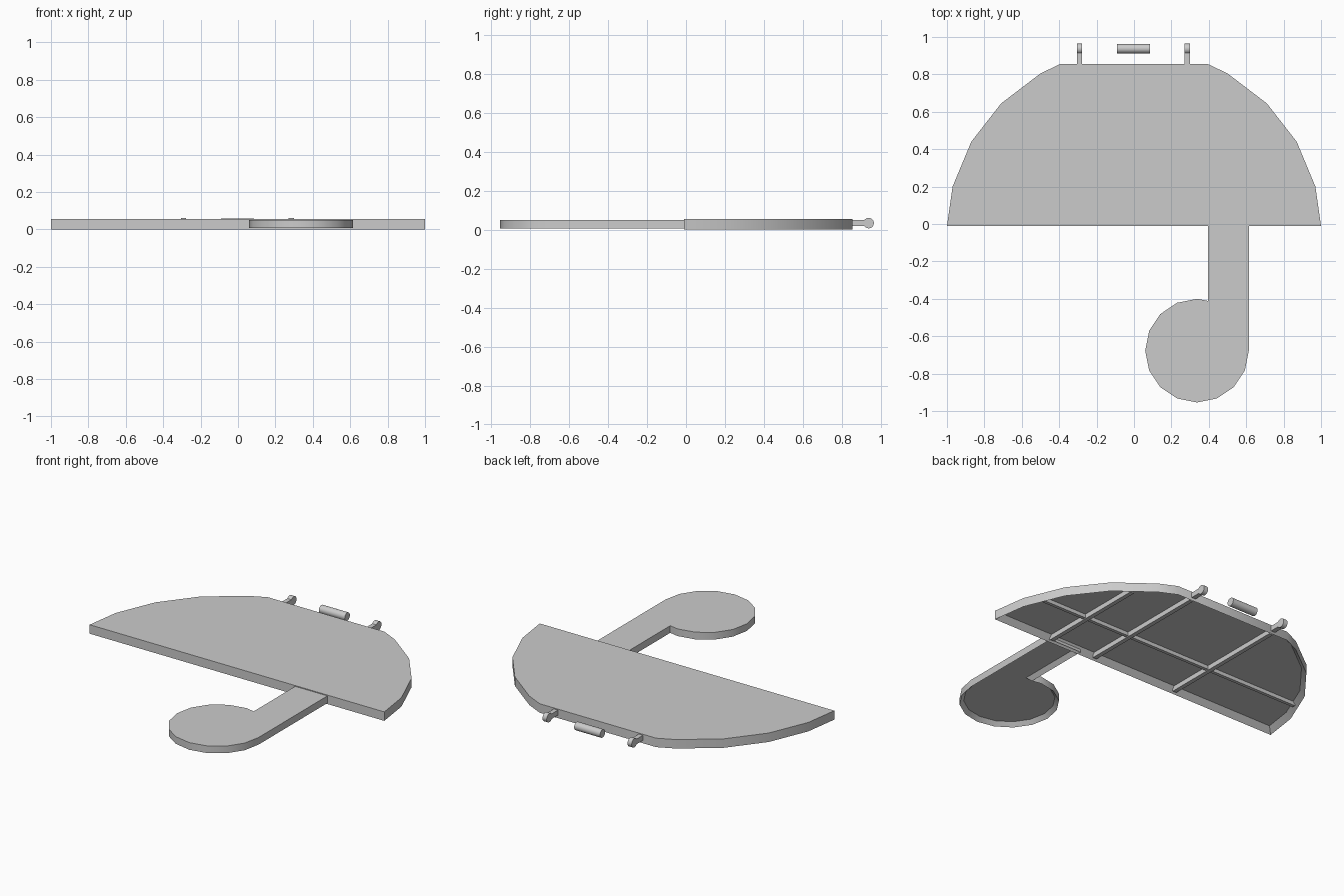
import bpy, bmesh, math
from mathutils import Vector

cube = bpy.data.objects.get("Cube")
if cube:
    bpy.data.objects.remove(cube, do_unlink=True)

grey = bpy.data.materials.new("light grey")
grey.use_nodes = True
grey.diffuse_color = (0.6, 0.6, 0.6, 1)
grey.node_tree.nodes["Principled BSDF"].inputs["Base Color"].default_value = (0.6, 0.6, 0.6, 1)


def finish(name, bm, smooth=True):
    bmesh.ops.recalc_face_normals(bm, faces=bm.faces)
    mesh = bpy.data.meshes.new(name)
    bm.to_mesh(mesh)
    bm.free()
    mesh.materials.append(grey)
    obj = bpy.data.objects.new(name, mesh)
    bpy.context.collection.objects.link(obj)
    if smooth:
        bpy.ops.object.select_all(action='DESELECT')
        obj.select_set(True)
        bpy.context.view_layer.objects.active = obj
        bpy.ops.object.shade_smooth_by_angle(angle=math.radians(30))
    return obj


def prism(bm, points, step):
    """Extrude a closed outline by a vector and return its starting face."""
    base = bm.faces.new([bm.verts.new(p) for p in points])
    new = bmesh.ops.extrude_face_region(bm, geom=[base], use_keep_orig=True)["geom"]
    bmesh.ops.translate(bm, vec=step, verts=[g for g in new if isinstance(g, bmesh.types.BMVert)])
    bmesh.ops.recalc_face_normals(bm, faces=bm.faces)
    return base


def hollow_shell(name, outline, z0, z1, rim, skin):
    """Solid outline with a recess cut into its underside."""
    bm = bmesh.new()
    base = prism(bm, [(x, y, z0) for x, y in outline], Vector((0, 0, z1 - z0)))
    bmesh.ops.inset_region(bm, faces=[base], thickness=rim, use_even_offset=True)
    bmesh.ops.translate(bm, vec=(0, 0, z1 - z0 - skin), verts=base.verts)
    return finish(name, bm)


def box(name, x0, x1, y0, y1, z0, z1):
    bm = bmesh.new()
    prism(bm, [(x0, y0, z0), (x1, y0, z0), (x1, y1, z0), (x0, y1, z0)], Vector((0, 0, z1 - z0)))
    return finish(name, bm, smooth=False)


# Half-round lid, open underneath
half = [(1.0, -0.01), (0.97, 0.20), (0.87, 0.44), (0.71, 0.645), (0.50, 0.805), (0.395, 0.855)]
hollow_shell("lid_shell", half + [(-x, y) for x, y in reversed(half)], 0.0, 0.055, 0.027, 0.02)

# Handle with a round end, also open underneath
cx, cy, r = 0.337, -0.677, 0.277
disc = [(cx + r * math.cos(a), cy + r * math.sin(a))
        for a in (math.radians(90 + 22.5 * i) for i in range(13))]
hollow_shell("handle", disc + [(0.614, 0.008), (0.395, 0.008), (0.395, -0.411)],
             0.006, 0.05, 0.022, 0.02)

# Stiffening ribs under the lid
for name, x, end in (("left_rib", 0.29, 0.84), ("right_rib", -0.29, 0.84), ("handle_rib", 0.60, 0.70)):
    box(name, x - 0.013, x + 0.013, 0.005, end, 0.006, 0.04)
box("cross_rib", -0.908, 0.908, 0.29, 0.31, 0.012, 0.04)

# Hinge lugs: short arm ending in a round eye
eye_y, eye_z, eye_r = 0.937, 0.033, 0.027
eye = [(eye_y + eye_r * math.cos(a), eye_z + eye_r * math.sin(a))
       for a in (math.radians(-145 + 290 * i / 16) for i in range(17))]
arm = [(0.84, 0.0485), (0.84, 0.0175)]
for name, x in (("left_hinge_lug", 0.285), ("right_hinge_lug", -0.292)):
    bm = bmesh.new()
    prism(bm, [(x - 0.014, y, z) for y, z in eye + arm], Vector((0.028, 0, 0)))
    finish(name, bm)

# Separate hinge pin between the lugs
bm = bmesh.new()
prism(bm, [(-0.09, 0.937 + 0.025 * math.cos(a), 0.033 + 0.025 * math.sin(a))
           for a in (math.tau * i / 20 for i in range(20))], Vector((0.176, 0, 0)))
finish("hinge_pin", bm)
